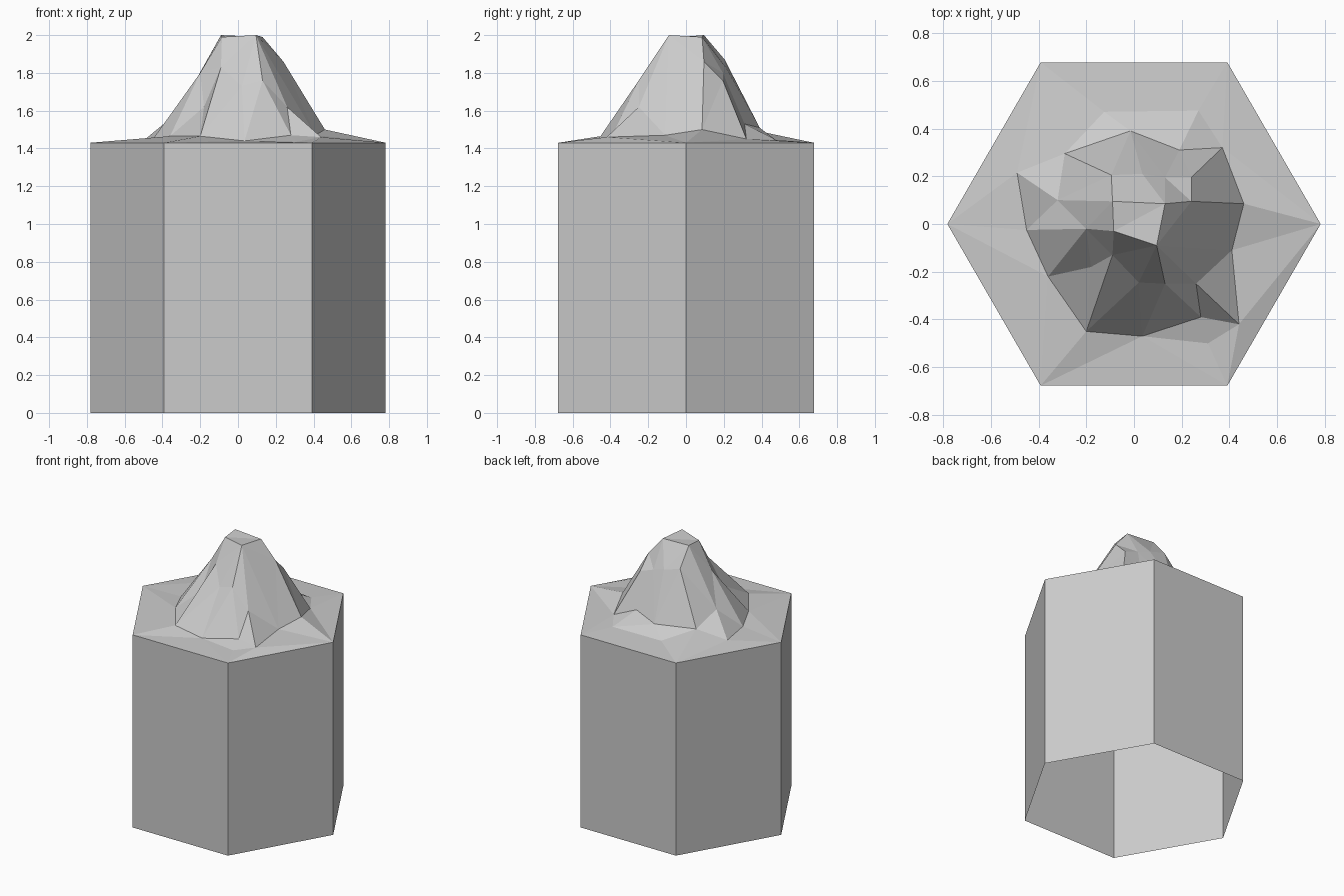
import bpy
import math
from mathutils import Vector
from mathutils.geometry import delaunay_2d_cdt

cube = bpy.data.objects.get("Cube")
if cube:
    bpy.data.objects.remove(cube, do_unlink=True)

RADIUS = 0.782
RIM = 1.43

# Single stone colour
stone = bpy.data.materials.new("light grey stone")
stone.use_nodes = True
grey = (0.6, 0.6, 0.6, 1)
stone.diffuse_color = grey
stone.node_tree.nodes["Principled BSDF"].inputs["Base Color"].default_value = grey


def add_part(name, verts, faces):
    mesh = bpy.data.meshes.new(name)
    mesh.from_pydata(verts, [], faces)
    mesh.materials.append(stone)
    mesh.update()
    part = bpy.data.objects.new(name, mesh)
    bpy.context.collection.objects.link(part)
    return part


def hexagon(z):
    angles = [math.radians(60 * i) for i in range(6)]
    return [Vector((RADIUS * math.cos(a), RADIUS * math.sin(a), z)) for a in angles]


# Column: six walls, open underneath
walls = [(i, (i + 1) % 6, (i + 1) % 6 + 6, i + 6) for i in range(6)]
add_part("hexagonal_column", hexagon(0) + hexagon(RIM), walls)

# Mountain landmarks: flat summit, rocky shoulders, irregular foot
summit = {
    "top_east": (0.13, 0.085, 1.99),
    "top_north": (-0.09, 0.095, 2),
    "top_west": (-0.085, -0.03, 1.99),
    "top_south": (0.095, -0.09, 2),
}
shoulders = {
    "east_crag": (0.24, 0.095, 1.86),
    "east_step": (0.24, 0.195, 1.76),
    "north_east_crag": (0.13, 0.195, 1.8),
    "north_rib": (0.035, 0.21, 1.83),
    "north_crag": (-0.095, 0.205, 1.87),
    "west_step": (-0.32, 0.1, 1.59),
    "west_crag": (-0.2, -0.02, 1.8),
    "south_west_step": (-0.18, -0.18, 1.62),
    "south_west_crag": (-0.09, -0.13, 1.83),
    "south_gully": (0.02, -0.245, 1.73),
    "south_crag": (0.13, -0.25, 1.76),
    "south_east_step": (0.26, -0.25, 1.62),
    "north_spur": (-0.015, 0.39, 1.51),
    "north_east_step": (0.19, 0.31, 1.53),
}
foot = {
    "foot_east": (0.46, 0.085, 1.5),
    "foot_north_east": (0.37, 0.32, 1.45),
    "foot_north_right": (0.27, 0.475, 1.445),
    "foot_north_left": (-0.125, 0.47, 1.445),
    "foot_north_west": (-0.29, 0.295, 1.51),
    "foot_west_tip": (-0.49, 0.215, 1.45),
    "foot_west": (-0.45, -0.025, 1.45),
    "foot_south_west": (-0.36, -0.22, 1.465),
    "foot_south_left": (-0.2, -0.45, 1.465),
    "foot_south": (0.035, -0.47, 1.44),
    "foot_hollow": (0.28, -0.39, 1.47),
    "foot_south_east": (0.44, -0.42, 1.46),
    "foot_east_dip": (0.41, -0.11, 1.47),
}
scree = {"scree_south": (0.31, -0.5, 1.435)}

# Creases that must stay as edges between the rock facets
ridges = [
    list(summit) + ["top_east"],
    list(foot) + ["foot_east"],
    ["top_south", "south_crag", "foot_south"],
    ["south_crag", "south_east_step", "foot_south_east"],
    ["top_west", "south_west_crag", "foot_south_left"],
    ["top_west", "west_crag", "foot_west"],
    ["west_crag", "west_step", "foot_west_tip"],
    ["top_north", "north_crag", "north_spur"],
    ["north_crag", "foot_north_west", "north_spur"],
    ["top_east", "east_crag", "foot_east"],
    ["top_east", "north_east_crag", "north_spur"],
    ["top_east", "north_rib", "north_spur"],
    ["east_crag", "east_step", "foot_north_east"],
]

# Triangulate the landscape in plan, then lift each point to its height
landmarks = {**summit, **shoulders, **foot, **scree}
names = list(landmarks)
points = [Vector(p) for p in landmarks.values()] + hexagon(RIM)
creases = [(names.index(a), names.index(b))
           for ridge in ridges for a, b in zip(ridge, ridge[1:])]
plan = [p.xy for p in points]
flat, _, triangles, sources, _, _ = delaunay_2d_cdt(plan, creases, [], 0, 0.0001)
terrain = []
for spot, source in zip(flat, sources):
    if source:
        terrain.append(points[source[0]])
    else:
        nearest = min(points, key=lambda p: (p.xy - spot).length)
        terrain.append(Vector((spot.x, spot.y, nearest.z)))
add_part("mountain_top", terrain, triangles)
